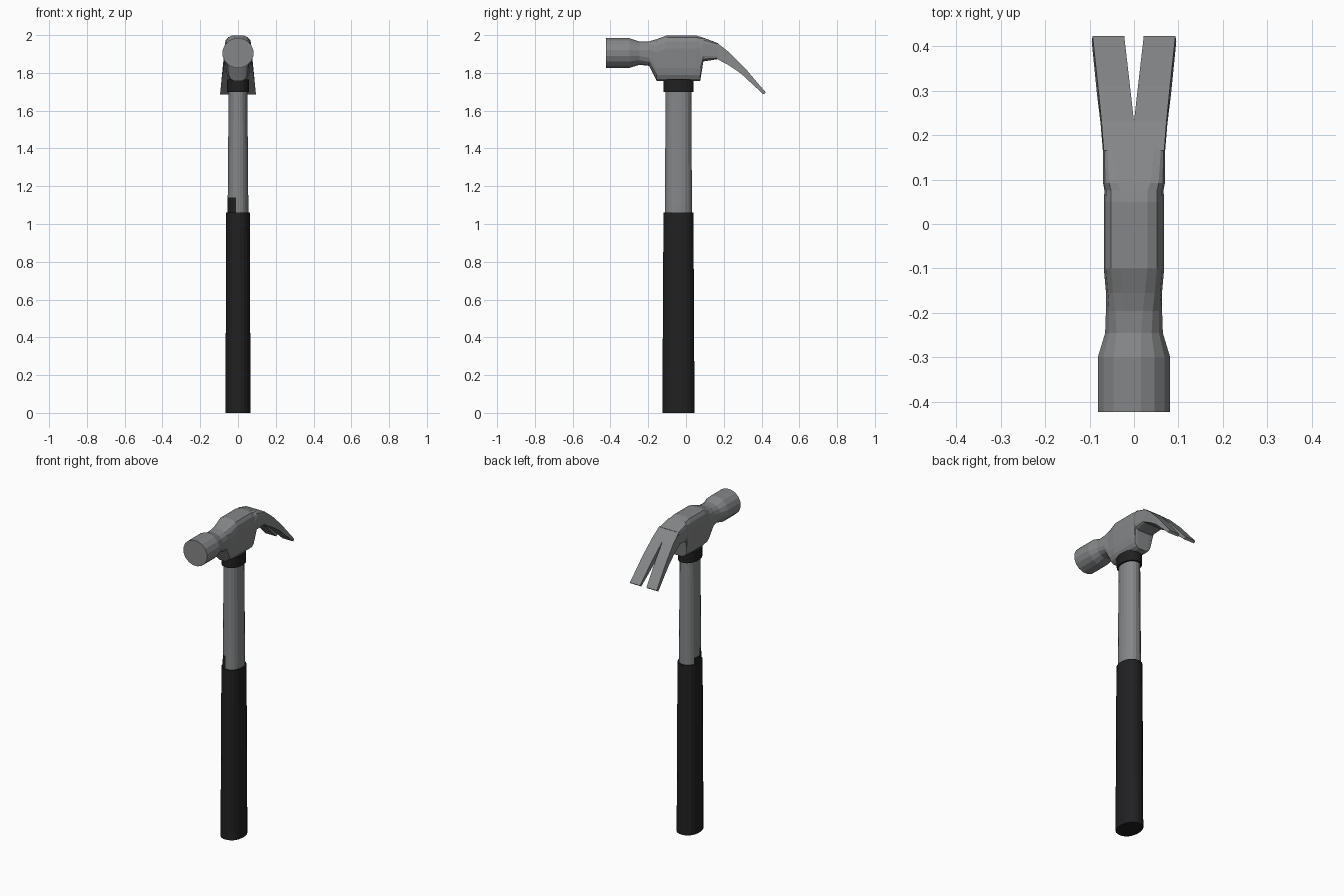
import bpy, bmesh, math

if "Cube" in bpy.data.objects:
    bpy.data.objects.remove(bpy.data.objects["Cube"])

def material(name, rgb):
    m = bpy.data.materials.new(name)
    m.diffuse_color = (*rgb, 1)
    m.use_nodes = True
    m.node_tree.nodes["Principled BSDF"].inputs["Base Color"].default_value = m.diffuse_color
    return m

STEEL = material("steel_grey", (0.235, 0.24, 0.245))
BLACK = material("rubber_black", (0.015, 0.015, 0.016))

def finish(name, bm, mats):
    bmesh.ops.recalc_face_normals(bm, faces=bm.faces[:])
    me = bpy.data.meshes.new(name)
    bm.to_mesh(me)
    bm.free()
    for m in mats:
        me.materials.append(m)
    ob = bpy.data.objects.new(name, me)
    bpy.context.collection.objects.link(ob)
    return ob

def super_ring(n, a, b, e):
    """Points of a superellipse, flat side up."""
    pts = []
    for i in range(n):
        t = 2 * math.pi * (i + 0.5) / n
        c, s = math.cos(t), math.sin(t)
        pts.append((a * math.copysign(abs(c) ** (2 / e), c),
                    b * math.copysign(abs(s) ** (2 / e), s)))
    return pts

def loft(bm, rings):
    vs = [[bm.verts.new(p) for p in r] for r in rings]
    n = len(vs[0])
    for r, q in zip(vs, vs[1:]):
        for i in range(n):
            j = (i + 1) % n
            bm.faces.new((r[i], r[j], q[j], q[i]))
    bm.faces.new(vs[0])
    bm.faces.new(vs[-1])

# Handle parts: stacked oval sections (z, half width x, half depth y)
HY = -0.04
def handle_part(name, stations, mats, n=20):
    bm = bmesh.new()
    loft(bm, [[(x, y + HY, z) for x, y in super_ring(n, a, b, 2.2)]
              for z, a, b in stations])
    return finish(name, bm, mats)

handle_part("grip", [(0, 0.067, 0.086), (0.6, 0.065, 0.083), (1.06, 0.063, 0.08)], [BLACK])
handle_part("collar", [(1.70, 0.06, 0.08), (1.765, 0.06, 0.08)], [BLACK])
shaft = handle_part("shaft", [(1.0, 0.056, 0.072), (1.10, 0.056, 0.072), (1.14, 0.055, 0.072),
                              (1.72, 0.05, 0.069)], [STEEL, BLACK])

# Rubber remnant creeping up the front left of the shaft
for p in shaft.data.polygons:
    c = p.center
    if abs(p.normal.z) > 0.5 or c.z > 1.14:
        continue
    ang = math.degrees(math.atan2(-c.x, -(c.y - HY)))
    if (c.z > 1.10 and 0 < ang < 75) or (c.z < 1.10 and 0 < ang < 115):
        p.material_index = 1

# Head body: (y, top z, bottom z, half width, squareness, bottom width factor)
body = [(-0.423, 1.985, 1.825, 0.083, 2.0, 1),
        (-0.30, 1.985, 1.825, 0.083, 2.0, 1),
        (-0.245, 1.966, 1.842, 0.066, 2.3, 1),
        (-0.195, 1.968, 1.836, 0.064, 2.8, 1),
        (-0.155, 1.98, 1.755, 0.068, 3.2, 0.8),
        (-0.10, 2.0, 1.755, 0.071, 3.8, 0.88),
        (0.05, 2.0, 1.755, 0.071, 3.8, 0.88),
        (0.075, 1.993, 1.757, 0.07, 4, 0.85),
        (0.092, 1.987, 1.86, 0.07, 5, 1),
        (0.17, 1.957, 1.873, 0.07, 8, 1)]
bm = bmesh.new()
rings = []
for y, zt, zb, w, e, k in body:
    zc, h = (zt + zb) / 2, (zt - zb) / 2
    rings.append([(x * (1 + (k - 1) * (1 - z / h) / 2), y, zc + z)
                  for x, z in super_ring(16, w, h, e)])
loft(bm, rings)
finish("head", bm, [STEEL])

# Claw prong: (top y, top z, bottom y, bottom z, inner x, outer x), mirrored
prong = [(0.165, 1.959, 0.165, 1.873, 0, 0.068),
         (0.23, 1.908, 0.225, 1.841, 0, 0.073),
         (0.31, 1.828, 0.29, 1.797, 0.009, 0.081),
         (0.423, 1.696, 0.41, 1.686, 0.022, 0.093)]
bm = bmesh.new()
rows = [[bm.verts.new(p) for p in ((xi, yt, zt), (xo, yt, zt),
                                   (xo + 0.002, yb, zb), (xi, yb, zb))]
        for yt, zt, yb, zb, xi, xo in prong]
for k, (r, q) in enumerate(zip(rows, rows[1:])):
    for i in range(4):
        if i == 3 and k == 0:
            continue  # prongs are joined here
        j = (i + 1) % 4
        bm.faces.new((r[i], r[j], q[j], q[i]))
bm.faces.new(rows[-1])
claw = finish("claw", bm, [STEEL])
mir = claw.modifiers.new("mirror", 'MIRROR')
mir.use_clip = True
